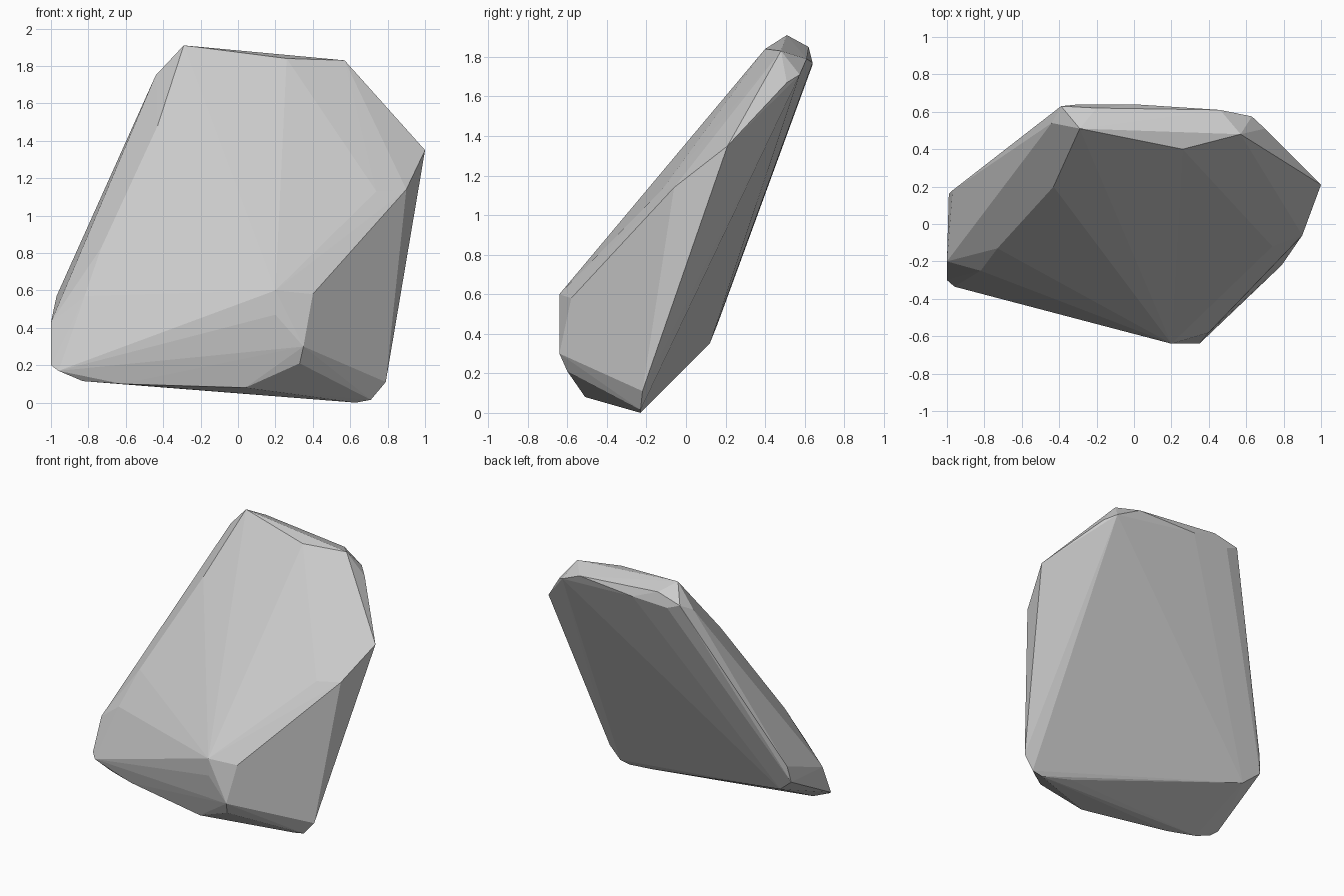
import bpy, bmesh

# Corner points of the faceted rock, grouped by region
top_rim = [(-.29, .51, 1.91), (.26, .40, 1.84), (.57, .48, 1.83), (-.44, .54, 1.75),
           (-.39, .63, 1.80), (-.29, .64, 1.76), (-.20, .62, 1.85), (0, .64, 1.77),
           (.46, .61, 1.79), (.63, .575, 1.71), (.70, .51, 1.67)]
right_side = [(1, .21, 1.35), (.90, -.06, 1.14), (.74, -.12, 1.13), (.79, -.22, .11)]
front_nose = [(.20, -.64, .60), (.40, -.58, .58), (.35, -.64, .30), (.33, -.60, .21),
              (.20, -.635, .47), (.04, -.51, .08)]
left_side = [(-.43, .20, 1.48), (-.73, -.13, .83), (-.82, -.25, .57), (-1, -.20, .43),
             (-1, -.30, .20), (-.96, -.335, .17), (-.97, .18, .57), (-.99, .16, .45),
             (-.87, .12, .35)]
underside = [(-.83, -.33, .115), (-.62, -.385, .10), (.40, -.19, .04),
             (.71, -.23, .015), (.63, -.23, 0)]

# Wrap the points in a convex shell
bm = bmesh.new()
for p in top_rim + right_side + front_nose + left_side + underside:
    bm.verts.new(p)
hull = bmesh.ops.convex_hull(bm, input=bm.verts[:])
loose = [v for v in bm.verts if not v.link_faces]
bmesh.ops.delete(bm, geom=loose, context='VERTS')
bmesh.ops.recalc_face_normals(bm, faces=bm.faces[:])

# Flat-shaded rock object
mesh = bpy.data.meshes.new("rock")
bm.to_mesh(mesh)
bm.free()
rock = bpy.data.objects.new("rock", mesh)
bpy.context.collection.objects.link(rock)
